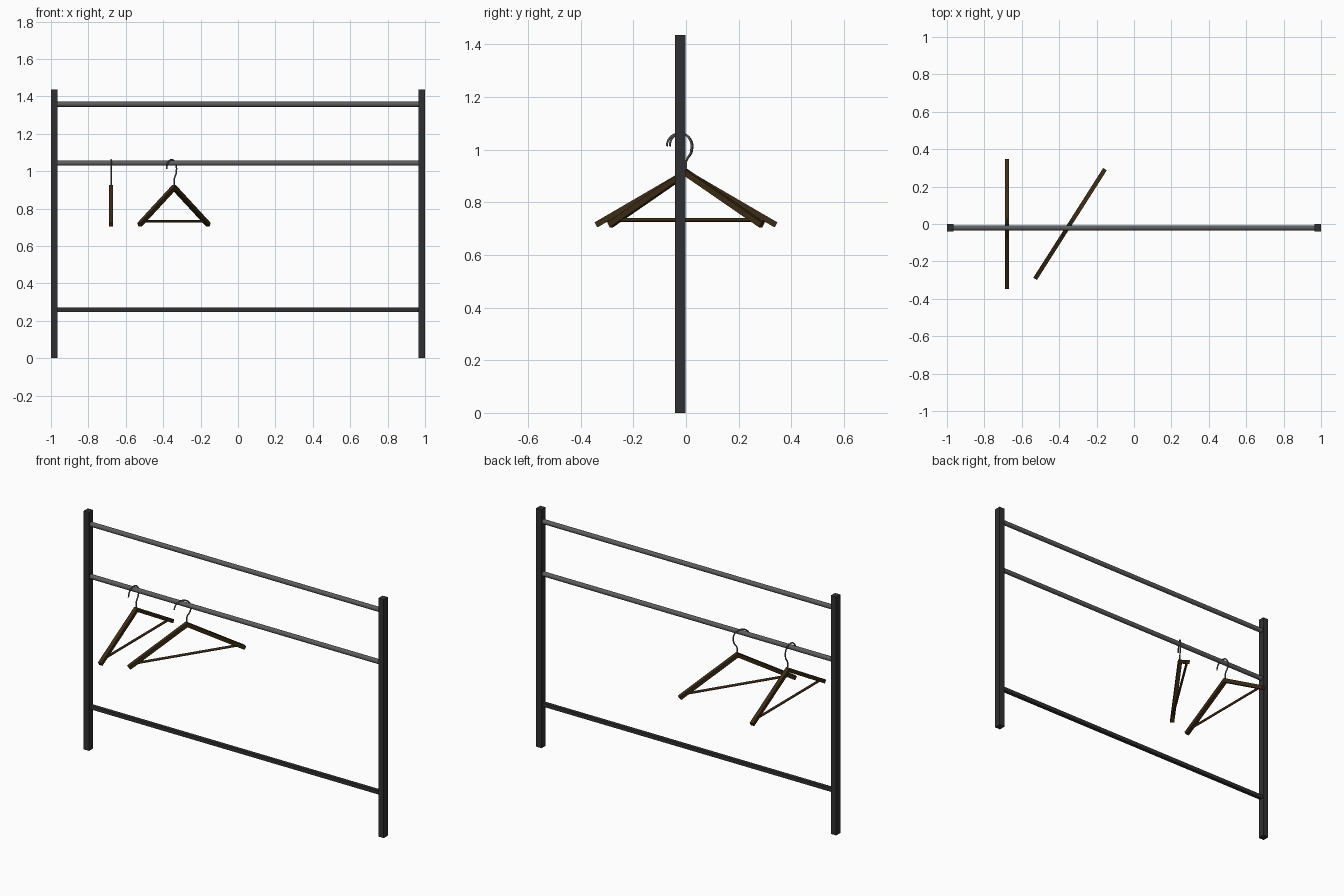
import bpy, bmesh, math
from mathutils import Matrix, Vector

if "Cube" in bpy.data.objects:
    bpy.data.objects.remove(bpy.data.objects["Cube"])

RAIL_Y = -0.021


def material(name, rgb):
    m = bpy.data.materials.new(name)
    m.diffuse_color = (*rgb, 1)
    m.use_nodes = True
    m.node_tree.nodes["Principled BSDF"].inputs["Base Color"].default_value = m.diffuse_color
    return m


BLACK = material("black_steel", (0.03, 0.03, 0.032))
STEEL = material("grey_steel", (0.11, 0.11, 0.115))
WOOD = material("dark_wood", (0.045, 0.025, 0.008))


def finish(bm, name, mat, matrix=Matrix(), smooth=False):
    bmesh.ops.recalc_face_normals(bm, faces=bm.faces[:])
    mesh = bpy.data.meshes.new(name)
    bm.to_mesh(mesh)
    bm.free()
    mesh.materials.append(mat)
    ob = bpy.data.objects.new(name, mesh)
    bpy.context.collection.objects.link(ob)
    ob.matrix_world = matrix
    if smooth:
        bpy.ops.object.select_all(action='DESELECT')
        ob.select_set(True)
        bpy.context.view_layer.objects.active = ob
        bpy.ops.object.shade_smooth_by_angle(angle=math.radians(40))
    return ob


def box(name, size, centre, mat):
    bm = bmesh.new()
    bmesh.ops.create_cube(bm, size=1)
    bmesh.ops.scale(bm, vec=size, verts=bm.verts)
    return finish(bm, name, mat, Matrix.Translation(centre))


def rod(name, radius, length, matrix, mat, sides=24):
    bm = bmesh.new()
    bmesh.ops.create_cone(bm, cap_ends=True, segments=sides,
                          radius1=radius, radius2=radius, depth=length)
    return finish(bm, name, mat, matrix, smooth=True)


def wire(name, pts, radius, mat, matrix, sides=10):
    # Round tube swept along points (y, z) in the hanger plane
    bm = bmesh.new()
    path = [Vector((0, y, z)) for y, z in pts]
    rings = []
    for i, p in enumerate(path):
        t = (path[min(i + 1, len(path) - 1)] - path[max(i - 1, 0)]).normalized()
        side = Vector((1, 0, 0))
        n = t.cross(side)
        rings.append([bm.verts.new(p + radius * (math.cos(a) * side + math.sin(a) * n))
                      for a in (k * math.tau / sides for k in range(sides))])
    for a, b in zip(rings, rings[1:]):
        for k in range(sides):
            j = (k + 1) % sides
            bm.faces.new((a[k], a[j], b[j], b[k]))
    bm.faces.new(rings[0])
    bm.faces.new(rings[-1])
    return finish(bm, name, mat, matrix, smooth=True)


def hanger(index, x, angle):
    place = Matrix.Translation((x, 0, 0)) @ Matrix.Rotation(angle, 4, 'Z')

    # Shoulder arms: chevron profile with square-cut tips, extruded
    half = [(0.3475, 0.7235), (0.3365, 0.7045)]
    profile = ([(0, 0.926)] + half + [(0, 0.900)]
               + [(-y, z) for y, z in reversed(half)])
    bm = bmesh.new()
    face = bm.faces.new([bm.verts.new((-0.0115, y, z)) for y, z in profile])
    new = bmesh.ops.extrude_face_region(bm, geom=[face])["geom"]
    bmesh.ops.translate(bm, vec=(0.023, 0, 0),
                        verts=[v for v in new if isinstance(v, bmesh.types.BMVert)])
    finish(bm, f"hanger_arms_{index}", WOOD, place)

    # Trouser bar
    rod(f"hanger_bar_{index}", 0.007, 0.61,
        place @ Matrix.Translation((0, 0, 0.733)) @ Matrix.Rotation(math.pi / 2, 4, 'X'),
        WOOD, 12)

    # Hook: stem, bend, then arc over the rail
    pts = [(0, 0.912), (0, 0.94), (0.001, 0.955), (0.006, 0.967), (0.014, 0.977), (0.021, 0.987)]
    for k in range(17):
        a = math.radians(-14 + k * 194 / 16)
        pts.append((-0.024 + 0.049 * math.cos(a), 1.013 + 0.049 * math.sin(a)))
    wire(f"hanger_hook_{index}", pts, 0.004, STEEL, place)


# Upright posts
for side, sx in (("left", -1), ("right", 1)):
    box(f"{side}_post", (0.036, 0.04, 1.436), (sx * 0.982, RAIL_Y, 0.718), BLACK)

# Hanging rails
for name, z in (("top_rail", 1.358), ("middle_rail", 1.043)):
    rod(name, 0.014, 1.94,
        Matrix.Translation((0, RAIL_Y, z)) @ Matrix.Rotation(math.pi / 2, 4, 'Y'), STEEL)

# Lower brace
box("lower_brace", (1.94, 0.022, 0.022), (0, RAIL_Y, 0.259), BLACK)

# Two hangers, the second turned on the rail
hanger(1, -0.679, 0)
hanger(2, -0.342, math.radians(-32.5))
